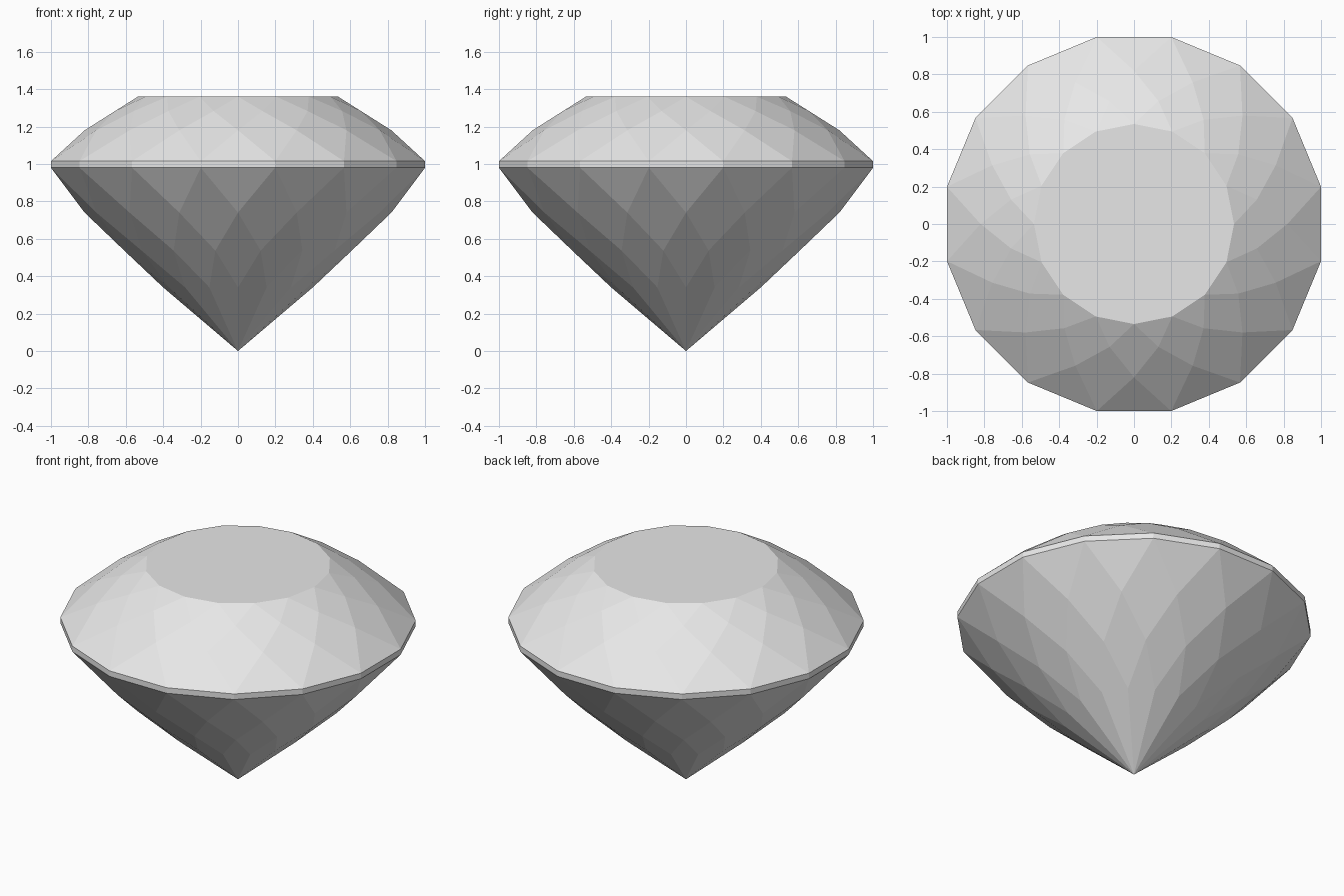
import bpy
import bmesh
from math import pi, cos, sin

cube = bpy.data.objects.get("Cube")
if cube:
    bpy.data.objects.remove(cube, do_unlink=True)

SIDES = 16
STEP = 2 * pi / SIDES
GIRDLE_R = 1 / cos(STEP / 2)      # flats of the girdle lie at distance 1
GIRDLE_TOP, GIRDLE_BOTTOM = 1.015, 0.98

stone = bpy.data.materials.new("pale_grey_stone")
stone.use_nodes = True
colour = (0.8, 0.8, 0.8, 1)
stone.diffuse_color = colour
stone.node_tree.nodes["Principled BSDF"].inputs["Base Color"].default_value = colour


def ring(bm, radius, z, turned):
    """Ring of vertices; a turned ring sits half a step further round."""
    angles = [(k + 0.5 * turned) * STEP for k in range(SIDES)]
    return [bm.verts.new((radius * cos(a), radius * sin(a), z)) for a in angles]


def finish(bm, name):
    mesh = bpy.data.meshes.new(name)
    bm.to_mesh(mesh)
    bm.free()
    mesh.materials.append(stone)
    bpy.context.collection.objects.link(bpy.data.objects.new(name, mesh))


# Crown: flat table, star triangles, two rows of kites, girdle triangles
bm = bmesh.new()
table = ring(bm, 0.535, 1.36, False)
star = ring(bm, 0.67, 1.283, True)
bezel = ring(bm, 0.82, 1.18, False)
rim = ring(bm, GIRDLE_R, GIRDLE_TOP, True)
bm.faces.new(table)
for k in range(SIDES):
    n = (k + 1) % SIDES
    bm.faces.new((table[k], star[k], table[n]))
    bm.faces.new((star[k - 1], bezel[k], star[k], table[k]))
    bm.faces.new((bezel[k], rim[k], bezel[n], star[k]))
    bm.faces.new((rim[k - 1], rim[k], bezel[k]))
finish(bm, "crown")

# Girdle: thin upright band
bm = bmesh.new()
lower = ring(bm, GIRDLE_R, GIRDLE_BOTTOM, True)
upper = ring(bm, GIRDLE_R, GIRDLE_TOP, True)
for k in range(SIDES):
    bm.faces.new((lower[k - 1], lower[k], upper[k], upper[k - 1]))
finish(bm, "girdle")

# Pavilion: girdle triangles, then three rows of kites down to the point
bm = bmesh.new()
rim = ring(bm, GIRDLE_R, GIRDLE_BOTTOM, True)
high = ring(bm, 0.82, 0.74, False)
middle = ring(bm, 0.62, 0.537, True)
low = ring(bm, 0.4, 0.34, False)
point = bm.verts.new((0, 0, 0))
for k in range(SIDES):
    n = (k + 1) % SIDES
    bm.faces.new((rim[k - 1], high[k], rim[k]))
    bm.faces.new((high[k], middle[k], high[n], rim[k]))
    bm.faces.new((middle[k - 1], low[k], middle[k], high[k]))
    bm.faces.new((low[k], point, low[n], middle[k]))
finish(bm, "pavilion")
